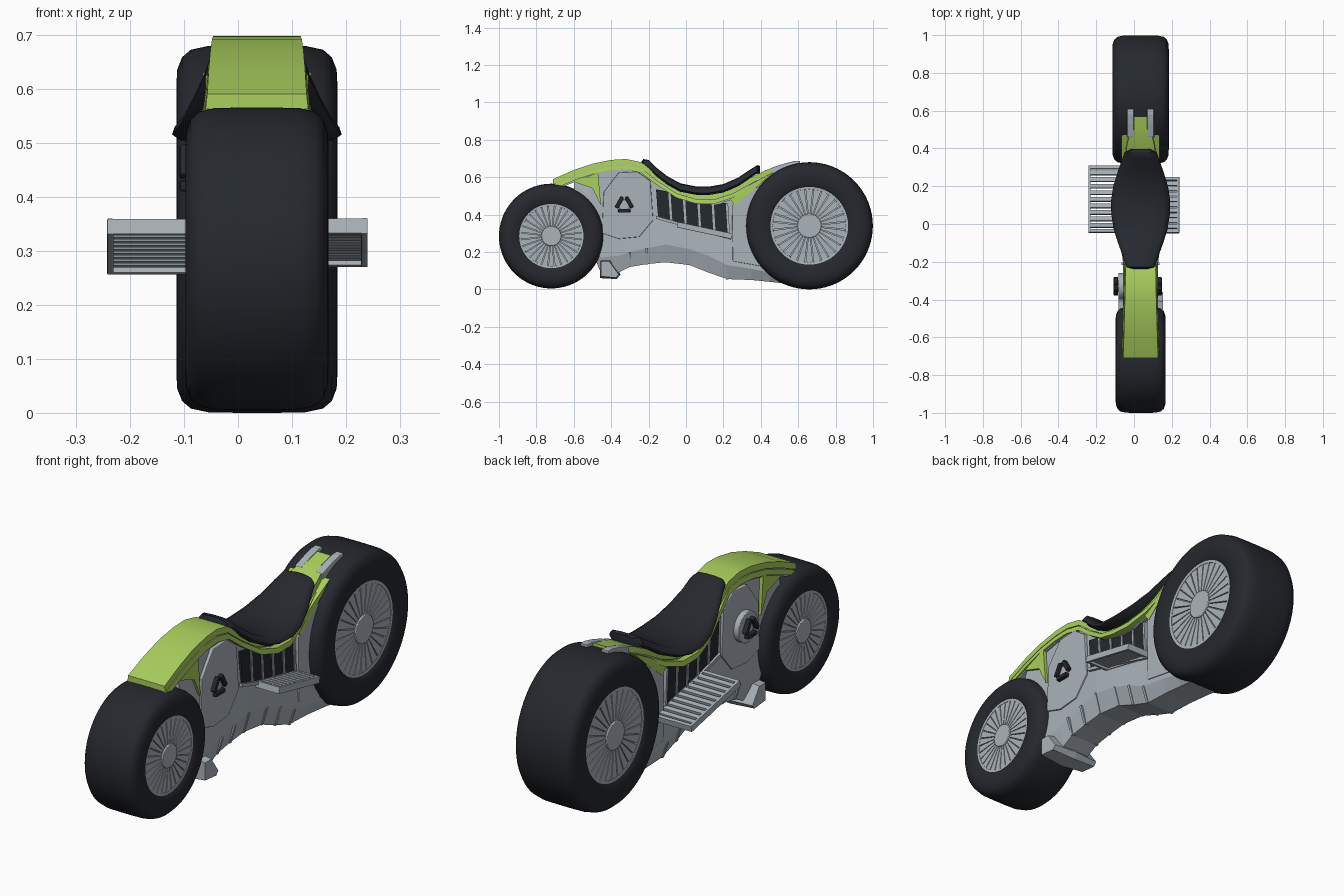
import bpy, bmesh, math
from mathutils import Matrix, Vector

if "Cube" in bpy.data.objects:
    bpy.data.objects.remove(bpy.data.objects["Cube"])

CX = 0.035  # centre plane of the machine


def material(name, rgb):
    m = bpy.data.materials.new(name)
    m.diffuse_color = (*rgb, 1)
    m.use_nodes = True
    m.node_tree.nodes["Principled BSDF"].inputs["Base Color"].default_value = m.diffuse_color
    return m


DARK = material("dark_rubber", (0.018, 0.021, 0.027))
GREEN = material("green_paint", (0.40, 0.62, 0.11))
STEEL = material("grey_steel", (0.40, 0.45, 0.49))


def make(name, verts, faces, mat=STEEL, bevel=0, smooth=None):
    me = bpy.data.meshes.new(name)
    me.from_pydata(verts, [], faces)
    bm = bmesh.new()
    bm.from_mesh(me)
    bmesh.ops.recalc_face_normals(bm, faces=bm.faces)
    bm.to_mesh(me)
    bm.free()
    ob = bpy.data.objects.new(name, me)
    bpy.context.collection.objects.link(ob)
    me.materials.append(mat)
    if bevel:
        mod = ob.modifiers.new("bevel", 'BEVEL')
        mod.width, mod.segments = bevel, 2
    if smooth:
        bpy.ops.object.select_all(action='DESELECT')
        ob.select_set(True)
        bpy.context.view_layer.objects.active = ob
        bpy.ops.object.shade_smooth_by_angle(angle=math.radians(smooth))
    return ob


def loft(name, rings, mat=STEEL, closed=False, **kw):
    n, m = len(rings[0]), len(rings)
    faces = [(i * n + j, i * n + (j + 1) % n, (i + 1) % m * n + (j + 1) % n, (i + 1) % m * n + j)
             for i in range(m if closed else m - 1) for j in range(n)]
    if not closed:
        faces += [tuple(range(n)), tuple(range((m - 1) * n, m * n))]
    return make(name, [p for r in rings for p in r], faces, mat, **kw)


def mirror_ring(y, half):
    """Ring symmetric about the centre plane from (half width, z) pairs."""
    return [(CX + w, y, z) for w, z in half] + [(CX - w, y, z) for w, z in reversed(half)]


def prism(name, yz, x0, x1, mat=STEEL, **kw):
    return loft(name, [[(x, y, z) for y, z in yz] for x in (x0, x1)], mat, **kw)


def box(name, c, size, rx=0, mat=STEEL, **kw):
    a, b, d = (s / 2 for s in size)
    r = Matrix.Rotation(rx, 3, 'X')
    rings = [[Vector(c) + r @ Vector((x, y, z)) for y, z in ((-b, -d), (b, -d), (b, d), (-b, d))] for x in (-a, a)]
    return loft(name, rings, mat, **kw)


def lathe(name, profile, c, segs=64, mat=STEEL, smooth=35):
    """Revolve (x offset, radius) profile around an axle along x."""
    rings = []
    for k in range(segs):
        t = 2 * math.pi * k / segs
        rings.append([(c[0] + x, c[1] + r * math.cos(t), c[2] + r * math.sin(t)) for x, r in profile])
    return loft(name, rings, mat, closed=True, smooth=smooth)


def disc(name, x0, x1, r, y, z, segs=32):
    pts = [(y + r * math.cos(2 * math.pi * k / segs), z + r * math.sin(2 * math.pi * k / segs)) for k in range(segs)]
    return prism(name, pts, x0, x1, bevel=0.003, smooth=35)


# Wheels: fat tyre, recessed dish, rim ring, tapered spokes and hub
def wheel(tag, y, z, R, rim, hw):
    c = (CX, y, z)
    half = [(hw * .86, rim - .01), (hw * .93, rim), (hw * .98, rim + .025), (hw, rim + (R - rim) * .45),
            (hw * .99, R - .045), (hw * .93, R - .022), (hw * .82, R - .008), (hw * .6, R - .001), (hw * .2, R)]
    lathe(tag + "_tyre", half + [(-x, r) for x, r in reversed(half)], c, 72, DARK, 50)
    disc(tag + "_dish", CX - hw * .82, CX + hw * .82, rim, y, z, 48)
    disc(tag + "_hub", CX - hw * .96, CX + hw * .96, rim * .31, y, z, 32)
    for s in (-1, 1):
        lathe(tag + "_rim_ring", [(s * hw * a, rim * b) for a, b in ((.8, .93), (.92, .94), (.93, 1.01), (.8, 1.01))], c, 56)
        verts, faces, n = [], [], 28
        for k in range(n):
            t, q = 2 * math.pi * k / n, len(verts)
            for x in (.8, .91):
                for r, w in ((.29, .026), (.95, .094), (.95, -.094), (.29, -.026)):
                    u, v = r * rim, w * rim
                    verts.append((CX + s * hw * x, y + u * math.cos(t) - v * math.sin(t),
                                  z + u * math.sin(t) + v * math.cos(t)))
            faces += [tuple(q + i for i in f) for f in
                      ((0, 1, 2, 3), (4, 5, 6, 7), (0, 1, 5, 4), (1, 2, 6, 5), (2, 3, 7, 6), (3, 0, 4, 7))]
        make(tag + "_spokes", verts, faces)


wheel("front_wheel", -.72, .285, .28, .172, .132)
wheel("rear_wheel", .659, .34, .34, .208, .149)

# Main body: y, bottom, skirt line, shoulder, top
BODY = [(-.60, .53, .54, .56, .60), (-.51, .22, .30, .50, .63), (-.46, .10, .17, .36, .65), (-.36, .09, .18, .30, .66),
        (-.30, .12, .20, .30, .66), (-.21, .135, .22, .36, .63), (-.11, .145, .24, .38, .56), (.02, .13, .215, .35, .49),
        (.12, .09, .18, .31, .48), (.22, .055, .13, .28, .50), (.35, .05, .11, .28, .56), (.45, .04, .09, .26, .58),
        (.57, .026, .06, .22, .50)]
loft("body", [mirror_ring(y, [(.07, b), (.096 if y > -.2 else .09, m), (.086, s), (.076, t)]) for y, b, m, s, t in BODY])

# Green top fairing running front to rear: y, top, half width
TOP = [(-.71, .59, .092), (-.6, .638, .089), (-.5, .672, .086), (-.4, .692, .083), (-.32, .697, .081), (-.24, .68, .08),
       (-.15, .61, .085), (-.05, .545, .095), (.05, .515, .1), (.15, .512, .1), (.25, .545, .09), (.35, .60, .081),
       (.42, .635, .072), (.49, .66, .055), (.50, .663, .034), (.57, .682, .034)]


def flare(y):
    return .026 * max(0, 1 - abs(y - .08) / .32)


loft("top_fairing", [mirror_ring(y, [(w + .003, z - .028), (w, z)]) for y, z, w in TOP], GREEN, smooth=25)
loft("fairing_trim", [mirror_ring(y, [(w + .008 + flare(y), z - .056), (w + .004 + flare(y), z - .032)])
                      for y, z, w in TOP[:-2]], GREEN, smooth=25)
loft("fairing_seam", [mirror_ring(y + .012, [(w, z - .06), (w - .004, z - .02)]) for y, z, w in TOP[:-3]])

# Seat: y, top, half width
SEAT = [(-.237, .685, .05), (-.228, .697, .075), (-.20, .692, .085), (-.16, .652, .098), (-.1, .605, .12), (-.03, .567, .142),
        (.05, .551, .155), (.12, .549, .157), (.2, .563, .145), (.28, .598, .12), (.345, .642, .097), (.38, .664, .085),
        (.396, .66, .05)]
loft("seat", [mirror_ring(y, [(w * .9, z - .045), (w, z - .034), (w * .97, z - .02), (w * .8, z - .004), (w * .3, z)])
              for y, z, w in SEAT], DARK, smooth=50)


# Upper and lower edge lines of the vents
def top_z(y):
    return .535 - .2 * (y + .16)


def low_z(y):
    return .39 - .28 * (y + .16)


for s in (-1, 1):
    side = "right_" if s > 0 else "left_"

    def X(w):
        return CX + s * w

    # Raised side armour and green cheeks
    prism(side + "tank_plate", [(-.45, .30), (-.44, .52), (-.36, .625), (-.26, .63), (-.19, .58), (-.175, .37), (-.25, .28),
                                (-.36, .27)], X(.06), X(.093), bevel=.004)
    prism(side + "rear_plate", [(.25, .15), (.245, .45), (.34, .54), (.42, .55), (.42, .12)], X(.06), X(.098), bevel=.004)
    prism(side + "front_cheek", [(-.60, .575), (-.47, .625), (-.455, .45), (-.50, .54)], X(.06), X(.095), GREEN)
    prism(side + "rear_cheek", [(.23, .49), (.36, .57), (.47, .63), (.42, .585), (.36, .53), (.26, .45)],
          X(.06), X(.1), GREEN)

    # Dark cooling vents with slanted dividers
    for k in range(5):
        a = -.16 + k * .077
        b = a + .065
        prism(side + "vent", [(a, top_z(a)), (b, top_z(b)), (b + .01, low_z(b)), (a + .01, low_z(a))],
              X(.06), X(.091), DARK)
        prism(side + "vent_divider", [(b, top_z(b)), (b + .012, top_z(b)), (b + .022, low_z(b)), (b + .01, low_z(b))],
              X(.06), X(.096))
    prism(side + "vent_sill", [(-.16, .392), (.24, .28), (.24, .265), (-.16, .377)], X(.06), X(.1))

    # Ribs on the lower skirt
    for y, b, m, *_ in BODY[4:10]:
        loft(side + "skirt_rib", [[(X(w), yy, z) for w, z in ((.05, b), (.074, b - .001), (.1, m), (.08, m))]
                                  for yy in (y - .006, y + .006)])

    # Front foot of the frame
    loft(side + "frame_foot", [[(X(x), y, z) for y, z in p] for x, p in
                               ((0, [(-.46, .06), (-.37, .055), (-.35, .08), (-.40, .17), (-.46, .16)]),
                                (.118, [(-.455, .07), (-.375, .062), (-.36, .08), (-.41, .15), (-.455, .15)]))])

    # Side cap with three-bar grip
    if s < 0:
        disc("left_cap_base", X(.07), X(.118), .07, -.33, .45)
    disc(side + "cap", X(.07), X(.125 if s < 0 else .097), .03, -.33, .45, 24)
    d = .131 if s < 0 else .1
    for k in range(3):
        t = math.radians(30 + 120 * k)
        box(side + "cap_grip", (X(d), -.33 + .03 * math.cos(t), .45 + .03 * math.sin(t)), (.024, .066, .02),
            t + math.pi / 2, DARK, bevel=.005)

    # Sloping footboard: rails, end bars and open slats
    x0, x1, yc, ln, zc = (.115, .24, .10, .30, .315) if s > 0 else (-.242, -.045, .13, .36, .3075)
    tilt, w, xc = -.21, x1 - x0, (x0 + x1) / 2

    def at(dx, dy, dz=0):
        return Vector((xc + dx, yc, zc)) + Matrix.Rotation(tilt, 3, 'X') @ Vector((0, dy, dz))

    for e in (-1, 1):
        c = at(0, 0)
        c.x += e * (w / 2 - .006)
        box(side + "footboard_rail", c, (.012, ln, .03), tilt, bevel=.002)
        box(side + "footboard_end", at(0, e * (ln / 2 - .008)), (w - .01, .016, .028), tilt)
    for k in range(9):
        box(side + "footboard_slat", at(0, (k - 4) * (ln - .04) / 9, .003), (w - .02, .022, .02), tilt)

    # Grey prongs over the rear tyre
    loft(side + "rear_prong", [[(X(x), y, z + d) for x, d in ((.032, -.03), (.074, -.03), (.07, .006), (.036, .006))]
                               for y, z in ((.46, .645), (.53, .668), (.58, .68), (.61, .681))], bevel=.003)
